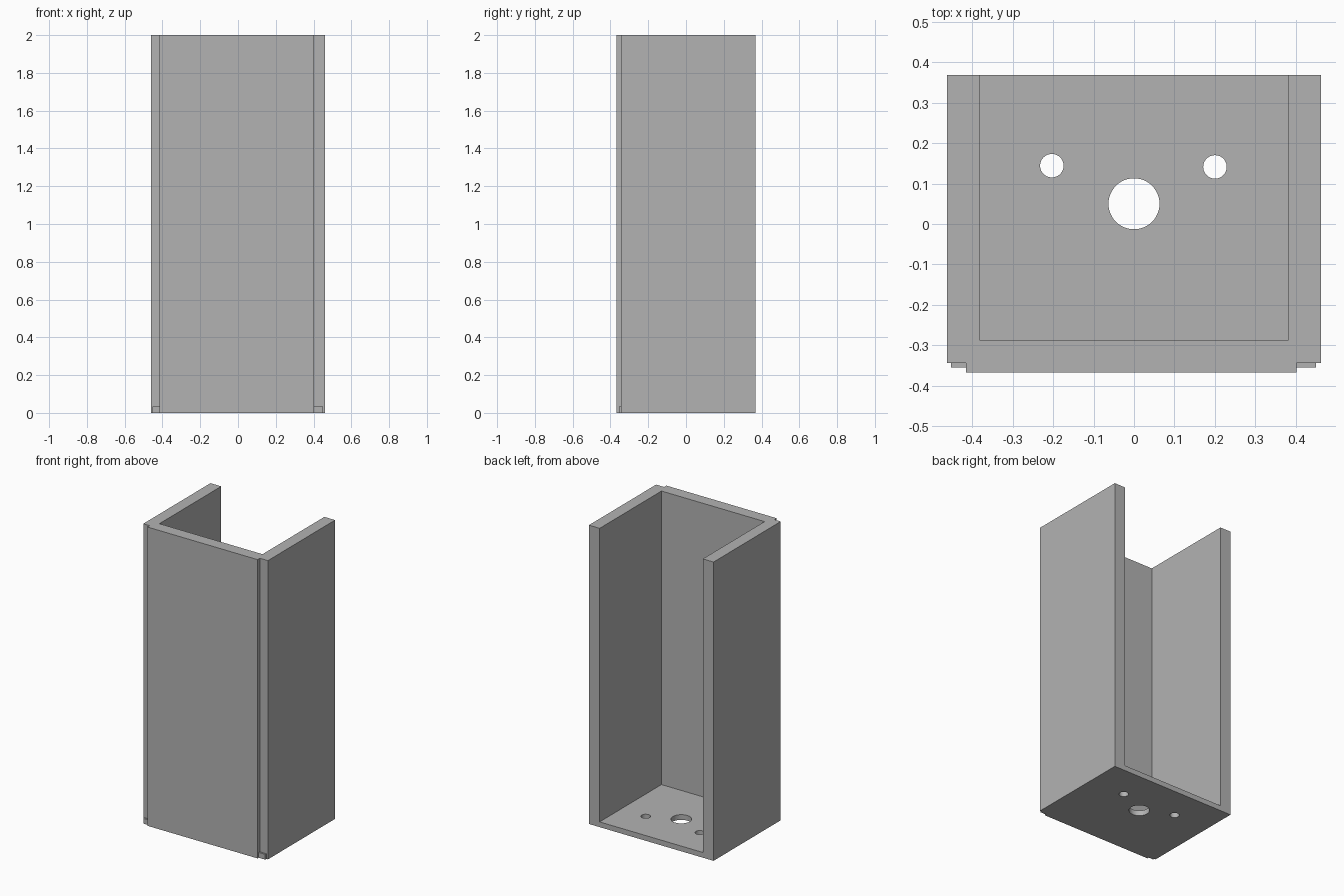
import bpy, bmesh, math

cube = bpy.data.objects.get("Cube")
if cube:
    bpy.data.objects.remove(cube, do_unlink=True)

GREY = (0.45, 0.45, 0.45, 1)
grey = bpy.data.materials.new("plain grey")
grey.use_nodes = True
grey.diffuse_color = GREY
grey.node_tree.nodes["Principled BSDF"].inputs["Base Color"].default_value = GREY

HEIGHT, FLOOR = 2.0, 0.035
SIDE, BACK = 0.4615, 0.368
STEP_Y, FRONT_Y = -0.343, -0.367


def prism(name, outline, z0, z1):
    """Extrude a flat outline from z0 to z1."""
    bm = bmesh.new()
    base = bm.faces.new([bm.verts.new((x, y, z0)) for x, y in outline])
    top = bmesh.ops.extrude_face_region(bm, geom=[base])["geom"]
    verts = [v for v in top if isinstance(v, bmesh.types.BMVert)]
    bmesh.ops.translate(bm, verts=verts, vec=(0, 0, z1 - z0))
    bmesh.ops.recalc_face_normals(bm, faces=bm.faces)
    mesh = bpy.data.meshes.new(name)
    bm.to_mesh(mesh)
    bm.free()
    mesh.materials.append(grey)
    obj = bpy.data.objects.new(name, mesh)
    bpy.context.collection.objects.link(obj)
    return obj


def rect(x0, x1, y0, y1):
    return [(x0, y0), (x1, y0), (x1, y1), (x0, y1)]


def circle(x, y, r, n=48):
    return [(x + r * math.cos(2 * math.pi * i / n),
             y + r * math.sin(2 * math.pi * i / n)) for i in range(n)]


# Outer body with the raised front panel
LEFT_EDGE, RIGHT_EDGE = 0.402, -0.415
body = prism("open_back_housing", [
    (-SIDE, BACK), (-SIDE, STEP_Y), (RIGHT_EDGE, STEP_Y), (RIGHT_EDGE, FRONT_Y),
    (LEFT_EDGE, FRONT_Y), (LEFT_EDGE, STEP_Y), (SIDE, STEP_Y), (SIDE, BACK)], 0, HEIGHT)

# Cavity open at the top and back, and three holes through the floor
cutters = [prism("cavity_cutter", rect(-0.382, 0.382, -0.286, 0.6), FLOOR, HEIGHT + 0.2)]
for x, y, r in [(0, 0.05, 0.063), (-0.203, 0.144, 0.029), (0.2, 0.141, 0.029)]:
    cutters.append(prism("hole_cutter", circle(x, y, r), -0.1, 0.1))

bpy.context.view_layer.objects.active = body
for cutter in cutters:
    cutter.hide_render = True
    mod = body.modifiers.new("cut", 'BOOLEAN')
    mod.operation = 'DIFFERENCE'
    mod.solver = 'EXACT'
    mod.object = cutter
    bpy.ops.object.modifier_apply(modifier=mod.name)
    bpy.data.objects.remove(cutter, do_unlink=True)

# Smooth hole walls, sharp corners
bpy.ops.object.select_all(action='DESELECT')
body.select_set(True)
bpy.ops.object.shade_smooth_by_angle(angle=math.radians(30))

# Small stops at the foot of the two corner grooves
prism("right_groove_stop", rect(-0.452, RIGHT_EDGE, -0.355, STEP_Y), 0, FLOOR)
prism("left_groove_stop", rect(LEFT_EDGE, 0.45, -0.355, STEP_Y), 0, FLOOR)
